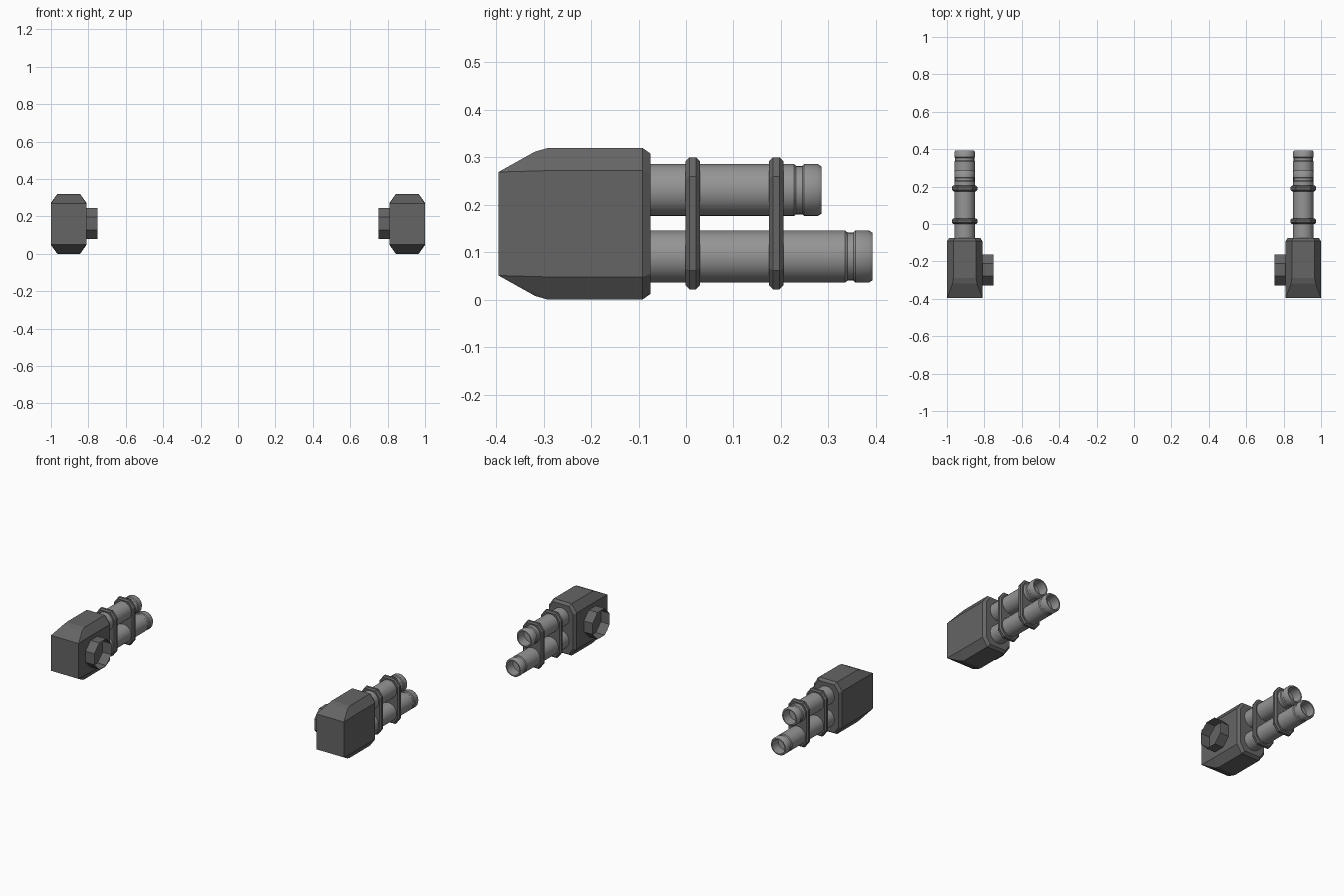
import bpy, bmesh, math

if "Cube" in bpy.data.objects:
    bpy.data.objects.remove(bpy.data.objects["Cube"])

CX = 0.905  # centre line of the right-hand gun


def material(name, v):
    m = bpy.data.materials.new(name)
    m.diffuse_color = (v, v, v, 1)
    m.use_nodes = True
    m.node_tree.nodes["Principled BSDF"].inputs["Base Color"].default_value = m.diffuse_color
    return m


DARK = material("dark_grey", 0.13)
LIGHT = material("mid_grey", 0.3)


def finish(bm, name, mat, smooth=False):
    """Turn a bmesh into an object mirrored across x = 0."""
    me = bpy.data.meshes.new(name)
    bm.to_mesh(me)
    bm.free()
    ob = bpy.data.objects.new(name, me)
    bpy.context.collection.objects.link(ob)
    me.materials.append(mat)
    if smooth:
        bpy.ops.object.select_all(action='DESELECT')
        ob.select_set(True)
        bpy.context.view_layer.objects.active = ob
        bpy.ops.object.shade_smooth_by_angle(angle=math.radians(35))
    pivot = bpy.data.objects.get("mirror_centre")
    if pivot is None:
        pivot = bpy.data.objects.new("mirror_centre", None)
        bpy.context.collection.objects.link(pivot)
        pivot.hide_render = True
    mod = ob.modifiers.new("Mirror", 'MIRROR')
    mod.mirror_object = pivot
    mod.use_clip = False
    return ob


def octagon(hx, hz, cx, cz):
    """Chamfered rectangle, half sizes hx/hz, chamfers cx/cz, as (x, z) pairs."""
    return [(hx, hz - cz), (hx - cx, hz), (cx - hx, hz), (-hx, hz - cz),
            (-hx, cz - hz), (cx - hx, -hz), (hx - cx, -hz), (hx, cz - hz)]


def hull(name, sections, zc, mat):
    """Convex solid through cross-sections placed along y."""
    bm = bmesh.new()
    for y, pts in sections:
        for x, z in pts:
            bm.verts.new((CX + x, y, zc + z))
    bmesh.ops.convex_hull(bm, input=bm.verts[:])
    bmesh.ops.dissolve_limit(bm, angle_limit=math.radians(1),
                             verts=bm.verts[:], edges=bm.edges[:])
    bmesh.ops.recalc_face_normals(bm, faces=bm.faces[:])
    return finish(bm, name, mat)


# Receiver body: chamfered block tapering to a rectangular rear face
hull("receiver_body", [
    (-0.395, [(sx * 0.094, sz * 0.109) for sx in (-1, 1) for sz in (-1, 1)]),
    (-0.318, octagon(0.095, 0.152, 0.030, 0.042)),
    (-0.29, octagon(0.095, 0.16, 0.034, 0.048)),
    (-0.092, octagon(0.095, 0.16, 0.034, 0.048)),
    (-0.075, octagon(0.083, 0.148, 0.029, 0.042)),
], 0.16, DARK)

# Octagonal mounting socket on the inner side, open at its end
bm = bmesh.new()
R = 0.0825 / math.cos(math.pi / 8)
rings = []
for x in (0.75, 0.82):
    rings.append([bm.verts.new((x, -0.245 + R * math.cos(a), 0.162 + R * math.sin(a)))
                  for a in [math.pi / 8 + i * math.pi / 4 for i in range(8)]])
for i in range(8):
    j = (i + 1) % 8
    bm.faces.new((rings[0][i], rings[1][i], rings[1][j], rings[0][j]))
bmesh.ops.recalc_face_normals(bm, faces=bm.faces[:])
finish(bm, "mounting_socket", DARK)


# Barrels: lathed tubes with a groove near the muzzle and a hollow bore
def barrel(name, zc, tip):
    prof = [(0.055, -0.08), (0.055, tip - 0.058), (0.051, tip - 0.053),
            (0.051, tip - 0.040), (0.055, tip - 0.036), (0.055, tip - 0.008),
            (0.050, tip), (0.043, tip), (0.043, tip - 0.06)]
    n = 24
    bm = bmesh.new()
    loops = [[bm.verts.new((CX + r * math.cos(2 * math.pi * i / n), y,
                            zc + r * math.sin(2 * math.pi * i / n)))
              for i in range(n)] for r, y in prof]
    for a, b in zip(loops, loops[1:]):
        for i in range(n):
            j = (i + 1) % n
            bm.faces.new((a[i], a[j], b[j], b[i]))
    bm.faces.new(loops[0])
    bm.faces.new(loops[-1])
    bmesh.ops.recalc_face_normals(bm, faces=bm.faces[:])
    finish(bm, name, LIGHT, True)


barrel("upper_barrel", 0.231, 0.285)
barrel("lower_barrel", 0.091, 0.393)

# Clamps: bevelled octagonal bands holding both barrels
for k, y in enumerate((0.014, 0.190)):
    outer = octagon(0.069, 0.139, 0.030, 0.040)
    inner = octagon(0.061, 0.131, 0.027, 0.036)
    hull(f"barrel_clamp_{k + 1}", [(y - 0.015, inner), (y - 0.007, outer),
                                   (y + 0.007, outer), (y + 0.015, inner)],
         0.161, DARK)
